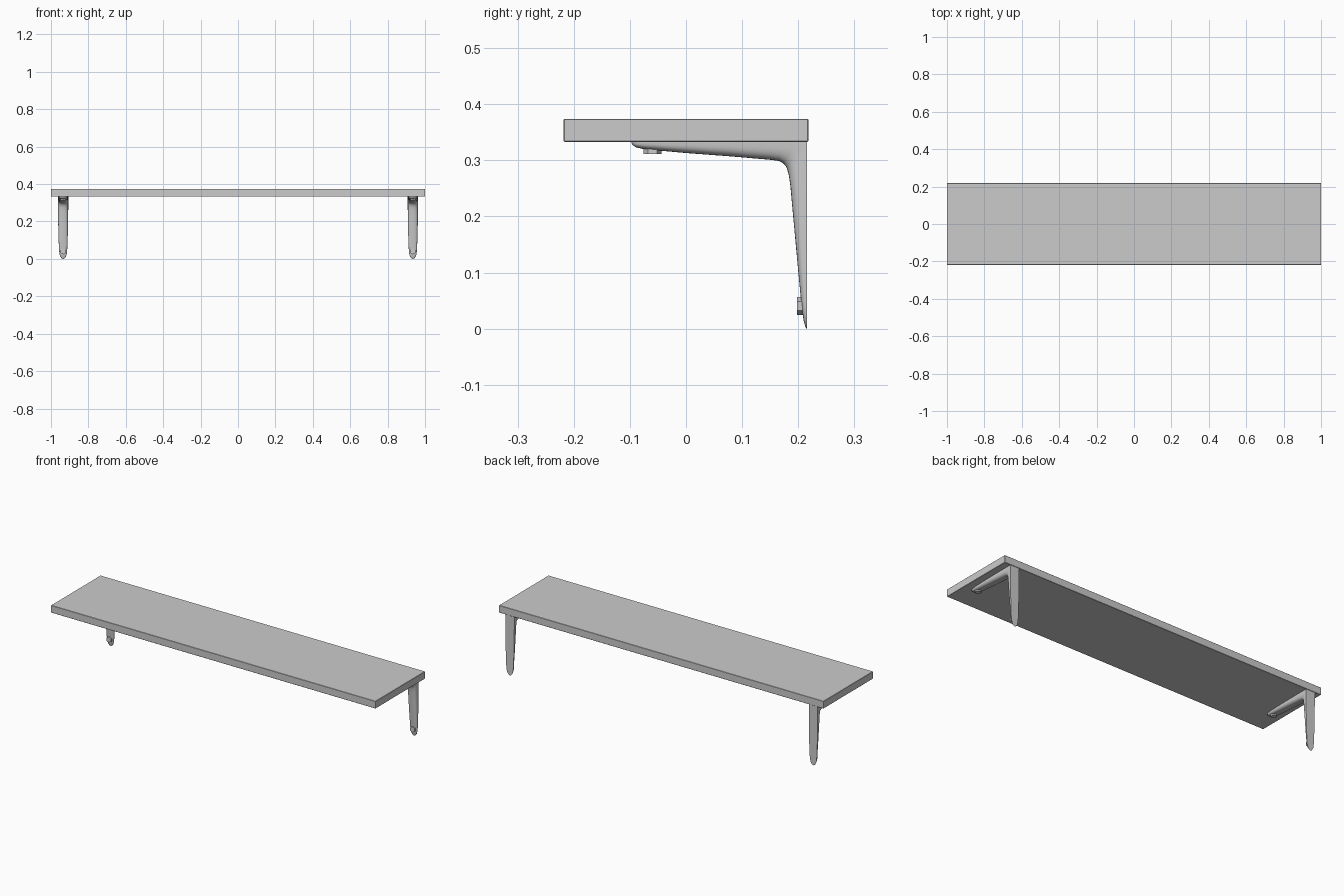
import bpy, bmesh, math
from mathutils import Matrix, Vector

if "Cube" in bpy.data.objects:
    bpy.data.objects.remove(bpy.data.objects["Cube"])

X = 0.935            # bracket offset from centre
TOP, BACK = 0.334, 0.2155


def finish(bm, name, smooth=True):
    bmesh.ops.recalc_face_normals(bm, faces=bm.faces[:])
    me = bpy.data.meshes.new(name)
    bm.to_mesh(me)
    bm.free()
    ob = bpy.data.objects.new(name, me)
    bpy.context.collection.objects.link(ob)
    if smooth:
        bpy.ops.object.select_all(action='DESELECT')
        ob.select_set(True)
        bpy.context.view_layer.objects.active = ob
        bpy.ops.object.shade_smooth_by_angle(angle=math.radians(40))
    return ob


# Shelf board with barely eased edges
bm = bmesh.new()
bmesh.ops.create_cube(bm, size=1, matrix=Matrix.Translation((0, 0, 0.3535))
                      @ Matrix.Diagonal((2, 0.436, 0.041, 1)))
bmesh.ops.bevel(bm, geom=bm.edges[:], offset=0.0015, segments=1, affect='EDGES')
finish(bm, "shelf_board", False)

# Bracket stations: flat mounting point (y, z), inner point (y, z), half width
stations = [
    (-0.097, TOP, -0.097, 0.331, 0.004),
    (-0.095, TOP, -0.095, 0.327, 0.011),
    (-0.089, TOP, -0.089, 0.323, 0.017),
    (-0.078, TOP, -0.078, 0.3205, 0.021),
    (-0.055, TOP, -0.055, 0.318, 0.0235),
    (0.0, TOP, 0.0, 0.313, 0.0255),
    (0.08, TOP, 0.08, 0.307, 0.027),
    (0.15, TOP, 0.15, 0.301, 0.0275),
    (0.175, TOP, 0.165, 0.299, 0.0275),
    (0.198, TOP, 0.173, 0.295, 0.0275),
    (BACK, TOP, 0.179, 0.288, 0.0275),
    (BACK, 0.305, 0.183, 0.275, 0.0275),
    (BACK, 0.265, 0.186, 0.255, 0.0275),
    (BACK, 0.20, 0.191, 0.20, 0.0265),
    (BACK, 0.11, 0.1993, 0.11, 0.0245),
    (BACK, 0.05, 0.205, 0.05, 0.022),
    (BACK, 0.028, 0.2075, 0.028, 0.020),
    (BACK, 0.013, 0.210, 0.013, 0.0155),
    (BACK, 0.004, 0.2125, 0.004, 0.009),
    (BACK, 0.0, 0.2145, 0.0, 0.003),
]
N = 16


def bracket(name, cx):
    bm = bmesh.new()
    rings = []
    for by, bz, py, pz, w in stations:
        ring = []
        for i in range(N + 1):
            t = math.pi * i / N
            c, s = math.cos(t), max(math.sin(t), 0)
            u = math.copysign(abs(c) ** 0.65, c) * w
            d = s ** 0.65
            ring.append(bm.verts.new((cx + u, by + (py - by) * d, bz + (pz - bz) * d)))
        rings.append(ring)
    for a, b in zip(rings, rings[1:]):
        for i in range(N + 1):
            j = (i + 1) % (N + 1)
            bm.faces.new((a[i], a[j], b[j], b[i]))
    bm.faces.new(rings[0])
    bm.faces.new(rings[-1])
    finish(bm, name)


def screw(name, loc, axis, depth):
    bm = bmesh.new()
    rot = Vector((0, 0, 1)).rotation_difference(Vector(axis)).to_matrix().to_4x4()
    bmesh.ops.create_cone(bm, cap_ends=True, segments=6, radius1=0.016,
                          radius2=0.016, depth=depth,
                          matrix=Matrix.Translation(loc) @ rot)
    finish(bm, name, False)


# Mirrored pair of brackets, each with a screw head on both arms
for side, sx in (("left", -1), ("right", 1)):
    bracket(side + "_bracket", sx * X)
    screw(side + "_shelf_screw", (sx * X, -0.06, 0.3165), (0, 0, 1), 0.011)
    screw(side + "_wall_screw", (sx * X, 0.203, 0.04), (0, 1, 0), 0.010)
